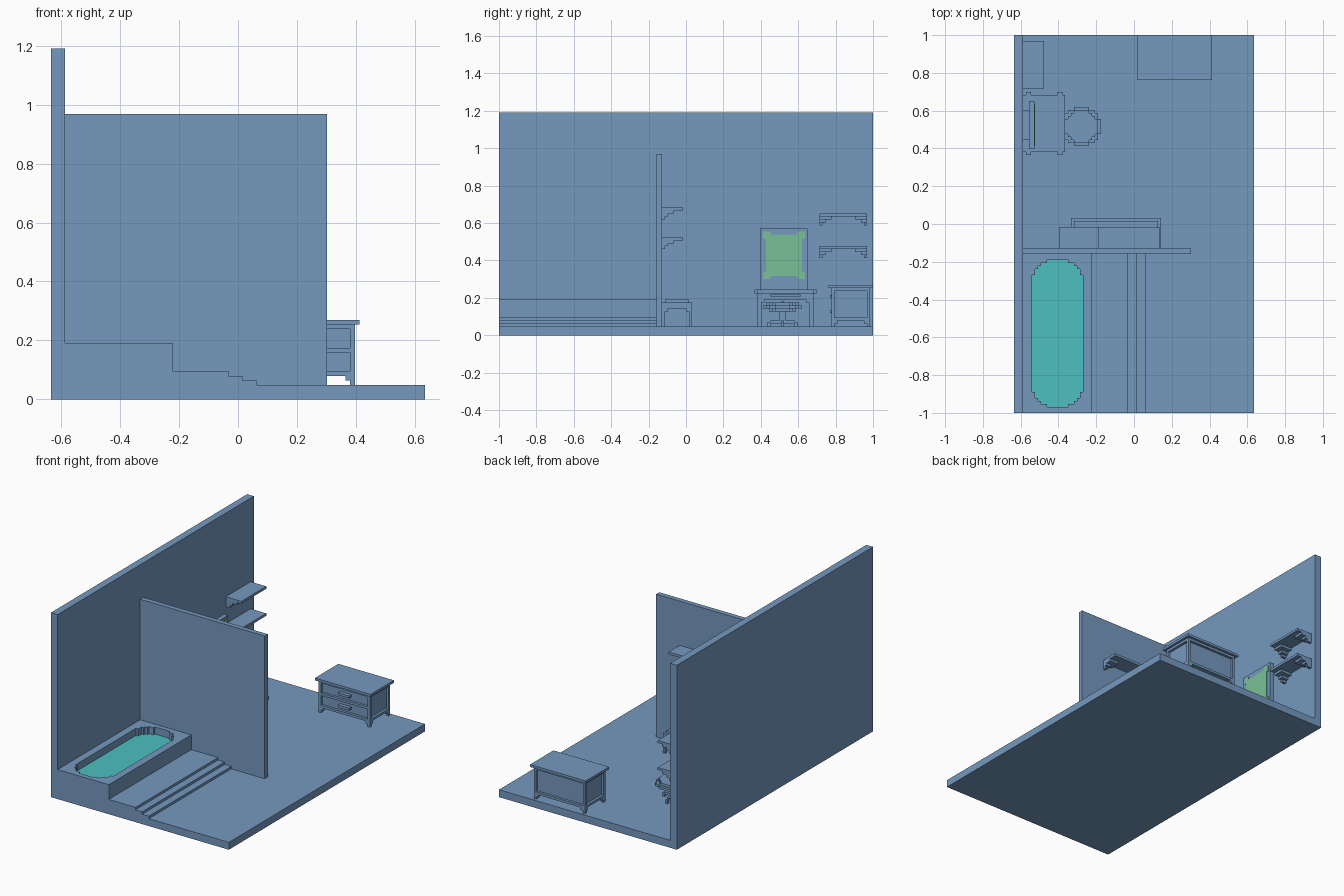
import bpy, bmesh

cube = bpy.data.objects.get("Cube")
if cube:
    bpy.data.objects.remove(cube, do_unlink=True)

U = 1 / 63  # one block; the room is 80 x 126 x 75 blocks


def material(name, rgb):
    m = bpy.data.materials.new(name)
    m.use_nodes = True
    m.diffuse_color = (*rgb, 1)
    m.node_tree.nodes["Principled BSDF"].inputs["Base Color"].default_value = (*rgb, 1)
    return m


BLUE = material("soft blue", (0.178, 0.319, 0.521))
GREEN = material("mirror green", (0.19, 0.53, 0.31))
TEAL = material("water teal", (0.075, 0.527, 0.527))


def pos(x, y, z):
    return ((x - 40) * U, (y - 63) * U, z * U)


def finish(name, bm, mat):
    bmesh.ops.recalc_face_normals(bm, faces=bm.faces)
    me = bpy.data.meshes.new(name)
    bm.to_mesh(me)
    bm.free()
    me.materials.append(mat)
    ob = bpy.data.objects.new(name, me)
    bpy.context.collection.objects.link(ob)
    return ob


def boxes(name, items, mat=BLUE):
    """One object from boxes given as x0, x1, y0, y1, z0, z1 in blocks."""
    bm = bmesh.new()
    for x0, x1, y0, y1, z0, z1 in items:
        for v in bmesh.ops.create_cube(bm, size=1)["verts"]:
            c = v.co
            v.co = pos(x1 if c.x > 0 else x0, y1 if c.y > 0 else y0, z1 if c.z > 0 else z0)
    return finish(name, bm, mat)


def prism(name, outline, z0, z1, mat=BLUE):
    bm = bmesh.new()
    face = bm.faces.new([bm.verts.new(pos(x, y, z0)) for x, y in outline])
    top = bmesh.ops.extrude_face_region(bm, geom=[face])["geom"]
    for v in top:
        if isinstance(v, bmesh.types.BMVert):
            v.co.z = z1 * U
    return finish(name, bm, mat)


def stepped_oval(cx, cy0, cy1, r, limit):
    """Blocky round outline, stretched between two centre cells along y."""
    def half(j):
        return max(i for i in range(r + 1) if i * i + j * j <= limit)
    rows = [(cy0 + j, half(j)) for j in range(-r, 0)]
    rows += [(y, r) for y in range(cy0, cy1 + 1)]
    rows += [(cy1 + j, half(j)) for j in range(1, r + 1)]
    right, left = [], []
    for k, (y, w) in enumerate(rows):
        if k == 0 or rows[k - 1][1] != w:
            if k:
                right.append((cx + 1 + rows[k - 1][1], y))
                left.append((cx - rows[k - 1][1], y))
            right.append((cx + 1 + w, y))
            left.append((cx - w, y))
    y, w = rows[-1]
    return right + [(cx + 1 + w, y + 1), (cx - w, y + 1)] + left[::-1]


# Room shell
boxes("floor", [(0, 80, 0, 126, 0, 3)])
boxes("left_wall", [(0, 3, 0, 126, 3, 75)])
boxes("partition_wall", [(3, 59, 53, 55, 3, 61)])

# Bath platform with sunken tub, and steps down to the floor
platform = boxes("bath_platform", [(3, 26, 0, 53, 3, 12)])
tub = stepped_oval(14, 10, 42, 8, 74)
cutter = prism("tub_cutter", tub, 8.9, 14)
cut = platform.modifiers.new("tub", "BOOLEAN")
cut.operation = "DIFFERENCE"
cut.solver = "EXACT"
cut.object = cutter
bpy.context.view_layer.update()
baked = bpy.data.meshes.new_from_object(
    platform.evaluated_get(bpy.context.evaluated_depsgraph_get()))
platform.modifiers.clear()
platform.data = baked
bpy.data.objects.remove(cutter, do_unlink=True)
prism("bath_water", tub, 8.9, 9.1, TEAL)
for i, (x0, x1, h) in enumerate([(26, 38, 6), (38, 41, 5), (41, 44, 4)]):
    boxes(f"step_{i + 1}", [(x0, x1, 0, 53, 3, h)])

# Chest of drawers: inset core, corner posts, rails, stepped feet
chest = [(43, 64, 113, 124, 5, 16)]
for x, foot_x in ((42, 43), (64, 63)):
    for y, foot_y in ((112, 113), (124, 123)):
        chest += [(x, x + 1, y, y + 1, 3, 16),
                  (foot_x, foot_x + 1, y, y + 1, 4, 5),
                  (x, x + 1, foot_y, foot_y + 1, 4, 5)]
for z in (5, 15):
    for y in (112, 124):
        chest.append((43, 64, y, y + 1, z, z + 1))
    for x in (42, 64):
        chest.append((x, x + 1, 113, 124, z, z + 1))
chest.append((43, 64, 112, 113, 10, 11))
boxes("chest_body", chest)
boxes("chest_top", [(41, 66, 111, 126, 16, 17)])
for i, z in enumerate((7.5, 12.5)):
    boxes(f"drawer_handle_{i + 1}", [(51, 56, 111.5, 113, z, z + 1)])

# Shelves on the left wall, with stepped brackets at both ends
for i, z in enumerate((40, 29)):
    parts = [(3, 10, 108, 124, z, z + 1)]
    for k, n in enumerate((4, 2, 1)):
        for y0, y1 in ((108, 108 + n), (124 - n, 124)):
            parts.append((3, 3 + n + 1, y0, y1, z - k - 1, z - k))
    boxes(f"wall_shelf_{i + 1}", parts)

# Shelves on the partition
for i, (x0, z) in enumerate(((28, 42), (15, 32))):
    parts = [(x0, x0 + 20.5, 55, 62, z, z + 1)]
    for k, n in enumerate((4, 2, 1)):
        for a, b in ((x0, x0 + n), (x0 + 20.5 - n, x0 + 20.5)):
            parts.append((a, b, 55, 55 + n, z - k - 1, z - k))
    boxes(f"partition_shelf_{i + 1}", parts)

# Bench with cushion
bench = [(19, 49, 55, 65, 9, 11)]
for x, bx in ((19, 20), (48, 47)):
    for y, by in ((55, 56), (64, 63)):
        bench += [(x, x + 1, y, y + 1, 3, 9),
                  (bx, bx + 1, y, y + 1, 8, 9), (x, x + 1, by, by + 1, 8, 9)]
boxes("bench", bench)
boxes("bench_cushion", [(20, 48, 56, 64, 11, 12)])

# Dressing table: top with corner knobs, apron, legs, handle
table = [(3, 17, 87, 106, 14, 15.5), (4, 16, 88, 105, 12, 14)]
for x in (4, 14.5):
    table += [(x, x + 1.7, 86, 87, 14, 15.5), (x, x + 1.7, 106, 107, 14, 15.5)]
    for y, by in ((87, 88.5), (104.5, 103.5)):
        table += [(x, x + 1.5, y, y + 1.5, 3, 14),
                  (x, x + 1.5, by, by + 1, 11, 12)]
boxes("dressing_table", table)
boxes("table_handle", [(16, 17, 91.5, 101.5, 13, 13.8)])

# Mirror: framed panel with glass that spreads into the corners
boxes("mirror_frame", [(5, 6.8, 88, 104, 15.5, 36)])
boxes("mirror_support", [(3, 5, 91, 101, 15.5, 20)])
glass = [(6.8, 7, 90, 102, 20, 34)]
for y0, y1 in ((89, 90), (102, 103)):
    for z0, z1 in ((19, 21.5), (32.5, 35)):
        glass.append((6.8, 7, y0, y1, z0, z1))
for y0, y1 in ((90, 91.5), (100.5, 102)):
    for z0, z1 in ((19, 20), (34, 35)):
        glass.append((6.8, 7, y0, y1, z0, z1))
boxes("mirror_glass", glass, GREEN)

# Round stool
prism("stool_seat", stepped_oval(22, 95, 95, 6, 42), 9, 10)
prism("stool_cushion", stepped_oval(22, 95, 95, 5, 29), 10, 11)
prism("stool_under_seat", stepped_oval(22, 95, 95, 4, 20), 8, 9)
stool = [(22, 23, 95, 96, 3, 11.3), (21.5, 23.5, 94.5, 96.5, 4, 8),
         (18.5, 26.5, 95, 96, 4, 5), (22, 23, 91.5, 99.5, 4, 5)]
for d in (-5, 4):
    stool += [(22.5 + d, 23.5 + d, 95, 96, 3, 4.5), (22, 23, 95.5 + d, 96.5 + d, 3, 4.5)]
boxes("stool_base", stool)
